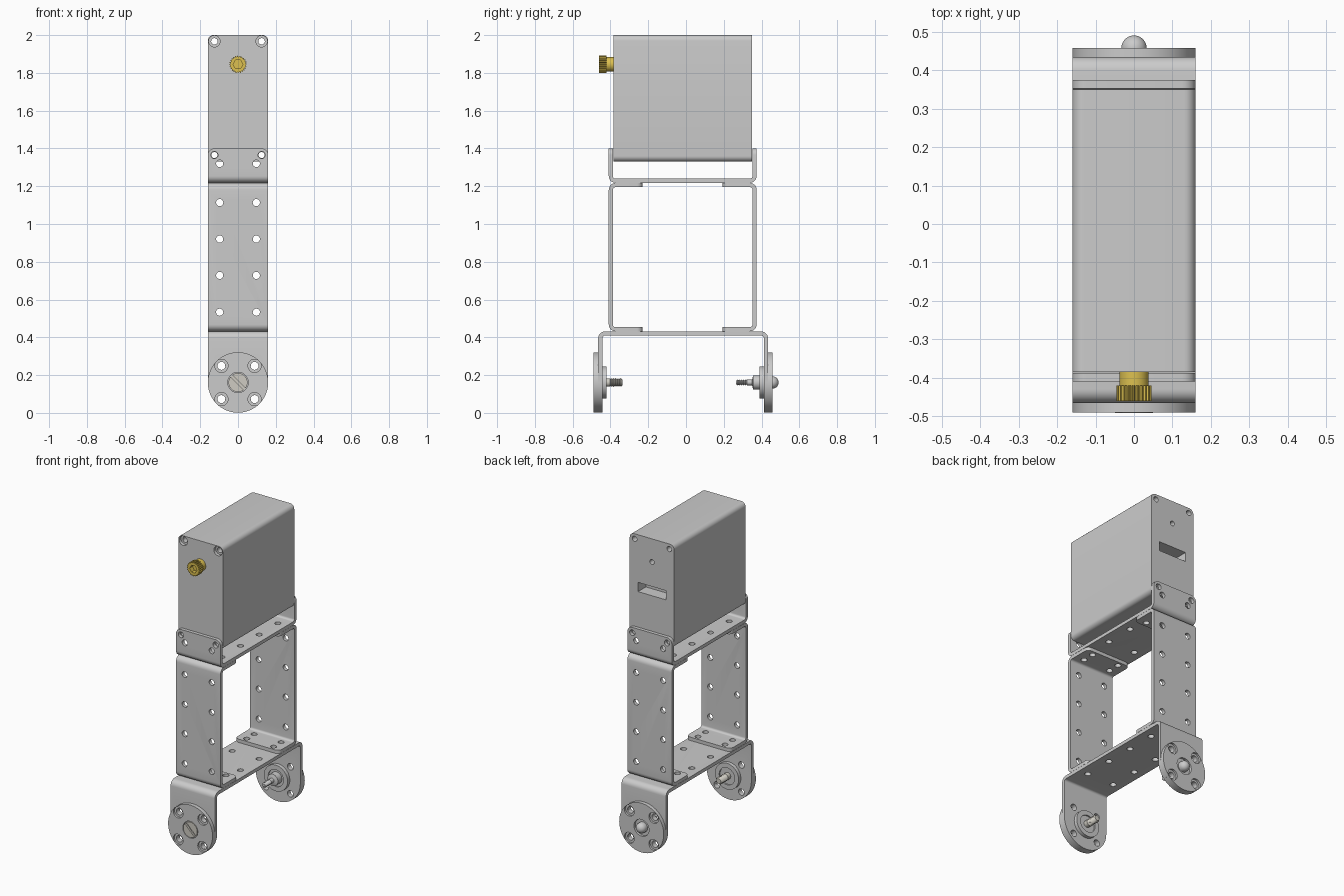
import bpy, bmesh, math
from mathutils import Vector

if "Cube" in bpy.data.objects:
    bpy.data.objects.remove(bpy.data.objects["Cube"])

YC = -0.0175   # the frame's middle plane
T = 0.022      # sheet thickness
W = 0.16       # half width


def place(axis, u, v, w):
    return {'X': (w, u, v), 'Y': (u, w, v), 'Z': (u, v, w)}[axis]


def fillet(pts, radii, n=7):
    """Round the right-angled corners of a closed outline."""
    out = []
    for i, r in enumerate(radii):
        p = Vector(pts[i])
        if r <= 0:
            out.append(p)
            continue
        a = (Vector(pts[i - 1]) - p).normalized()
        b = (Vector(pts[(i + 1) % len(pts)]) - p).normalized()
        for k in range(n + 1):
            t = math.pi / 2 * k / n
            out.append(p + (a + b) * r - (b * math.cos(t) + a * math.sin(t)) * r)
    return out


def rect(u0, u1, v0, v1, rb=0, rt=0, n=7):
    return fillet([(u0, v0), (u1, v0), (u1, v1), (u0, v1)], [rb, rb, rt, rt], n)


def channel(a0, a1, base, tip, R=0.036):
    """Bent sheet section: base from a0 to a1, two flanges reaching tip."""
    b = base + math.copysign(T, tip - base)
    pts = [(a0, tip), (a0, base), (a1, base), (a1, tip),
           (a1 - T, tip), (a1 - T, b), (a0 + T, b), (a0 + T, tip)]
    return fillet(pts, [0, R, R, 0, 0, R - T, R - T, 0])


def add_prism(bm, pts, axis, a, b):
    lo = [bm.verts.new(place(axis, p[0], p[1], a)) for p in pts]
    hi = [bm.verts.new(place(axis, p[0], p[1], b)) for p in pts]
    bm.faces.new(lo)
    bm.faces.new(hi)
    for i in range(len(pts)):
        j = (i + 1) % len(pts)
        bm.faces.new((lo[i], lo[j], hi[j], hi[i]))


def add_turned(bm, prof, axis='Y', u=0, v=0, n=32):
    """Revolve (radius, position) points; the first and last radius are 0."""
    rings = []
    for r, w in prof:
        count = n if r > 0 else 1
        rings.append([bm.verts.new(place(axis, u + r * math.cos(2 * math.pi * k / n),
                                         v + r * math.sin(2 * math.pi * k / n), w))
                      for k in range(count)])
    for A, B in zip(rings, rings[1:]):
        for k in range(n):
            j = (k + 1) % n
            quad = [A[k % len(A)], A[j % len(A)], B[j % len(B)], B[k % len(B)]]
            bm.faces.new(list(dict.fromkeys(quad)))


def add_hole(bm, axis, u, v, a, b, r=0.019):
    add_turned(bm, [(0, a), (r, a), (r, b), (0, b)], axis, u, v, 20)


def finish(bm, name, color=None):
    bmesh.ops.recalc_face_normals(bm, faces=bm.faces)
    me = bpy.data.meshes.new(name)
    bm.to_mesh(me)
    bm.free()
    ob = bpy.data.objects.new(name, me)
    bpy.context.collection.objects.link(ob)
    if color:
        mat = bpy.data.materials.get(color[0]) or bpy.data.materials.new(color[0])
        mat.diffuse_color = color[1]
        mat.use_nodes = True
        mat.node_tree.nodes["Principled BSDF"].inputs["Base Color"].default_value = mat.diffuse_color
        me.materials.append(mat)
    return ob


def prism(name, pts, axis, a, b, color=None):
    bm = bmesh.new()
    add_prism(bm, pts, axis, a, b)
    return finish(bm, name, color)


def turned(name, prof, v=0, color=None, n=48):
    bm = bmesh.new()
    add_turned(bm, prof, 'Y', 0, v, n)
    return finish(bm, name, color)


def boolean(ob, cutter, op='DIFFERENCE'):
    if isinstance(cutter, bmesh.types.BMesh):
        cutter = finish(cutter, "cutter")
    cutter.hide_render = True
    m = ob.modifiers.new("cut", 'BOOLEAN')
    m.operation, m.solver, m.object = op, 'EXACT', cutter
    bpy.context.view_layer.objects.active = ob
    bpy.ops.object.modifier_apply(modifier=m.name)
    bpy.data.objects.remove(cutter)


GOLD = ("brass", (0.72, 0.53, 0.08, 1))
STEEL = ("screw_steel", (0.62, 0.6, 0.54, 1))

# Box body with four through holes, counterbored at the front top
body = prism("main_body", rect(-W, W, 1.33, 2.0, 0.03, 0.03), 'Y', -0.385, 0.35)
cut = bmesh.new()
for x in (-0.125, 0.125):
    add_hole(cut, 'Y', x, 1.365, -0.6, 0.6, 0.016)
    add_turned(cut, [(0, -0.6), (0.03, -0.6), (0.03, -0.365), (0.017, -0.365),
                     (0.017, 0.6), (0, 0.6)], 'Y', x, 1.967, 24)
add_hole(cut, 'Y', 0, 1.85, 0.3, 0.6, 0.016)
add_prism(cut, rect(-0.1, 0.1, 1.63, 1.69), 'Y', 0.27, 0.6)
boolean(body, cut)

# Upper bracket holding the body
upper = prism("upper_bracket", channel(-0.409, 0.374, 1.218, 1.40), 'X', -0.2, 0.2)
boolean(upper, prism("outline", rect(-W, W, 1.0, 1.40, 0, 0.035), 'Y', -0.7, 0.7), 'INTERSECT')
cut = bmesh.new()
for x in (-1, 1):
    add_hole(cut, 'Y', x * 0.125, 1.365, -0.6, 0.6)
    add_hole(cut, 'Y', x * 0.097, 1.32, -0.6, 0.6)
    for k in (-0.288, -0.096, 0.096, 0.288):
        add_hole(cut, 'Z', x * 0.097, YC + k, 1.19, 1.27)
boolean(upper, cut)

# Two side channels forming the open middle frame
for name, s in (("front_channel", -1), ("back_channel", 1)):
    outer, tip = YC + s * 0.3915, YC + s * 0.212
    sec = [(q, p) for p, q in channel(0.432, 1.217, outer, tip)]
    ch = prism(name, sec, 'X', -0.2, 0.2)
    plan = fillet([(-W, tip), (W, tip), (W, outer + s * 0.1), (-W, outer + s * 0.1)],
                  [0.03, 0.03, 0, 0])
    boolean(ch, prism("outline", plan, 'Z', 0.2, 1.5), 'INTERSECT')
    cut = bmesh.new()
    for x in (-0.097, 0.097):
        for z in (0.533, 0.728, 0.92, 1.113):
            add_hole(cut, 'Y', x, z, outer - 0.05, outer + 0.05)
        for z in (0.44, 1.21):
            for k in (0.245, 0.322):
                add_hole(cut, 'Z', x, YC + s * k, z - 0.03, z + 0.03)
    boolean(ch, cut)

# Lower fork with rounded legs
fork = prism("lower_fork", channel(-0.465, 0.434, 0.431, -0.1), 'X', -0.2, 0.2)
boolean(fork, prism("outline", rect(-W, W, 0.001, 0.6, 0.1599, 0, 16), 'Y', -0.7, 0.7), 'INTERSECT')
cut = bmesh.new()
for x in (-1, 1):
    for k in (-0.288, -0.096, 0.096, 0.288):
        add_hole(cut, 'Z', x * 0.097, YC + k, 0.38, 0.46)
    for z in (0.073, 0.249):
        add_hole(cut, 'Y', x * 0.088, z, -0.6, 0.6, 0.021)
boolean(fork, cut)

# Round horns with stepped hubs, counterbored for four bolts
for name, s, y0 in (("front_horn", -1, 0.465), ("back_horn", 1, 0.433)):
    prof = [(0, y0 + 0.01), (0.054, y0 + 0.01), (0.054, y0 + 0.025), (0.16, y0 + 0.025),
            (0.16, y0), (0.085, y0), (0.085, y0 - 0.045), (0.055, y0 - 0.045),
            (0.055, y0 - 0.036), (0, y0 - 0.036)]
    horn = turned(name, [(r, s * y) for r, y in prof], 0.161, n=64)
    cut = bmesh.new()
    for x in (-0.088, 0.088):
        for z in (0.073, 0.249):
            add_turned(cut, [(0, s * (y0 + 0.1)), (0.035, s * (y0 + 0.1)),
                             (0.035, s * (y0 + 0.012)), (0.021, s * (y0 + 0.012)),
                             (0.021, s * (y0 - 0.1)), (0, s * (y0 - 0.1))], 'Y', x, z, 24)
    boolean(horn, cut)

# Slotted pivot screw in the front horn
threads = [(0.018 + 0.005 * (k % 2), -0.40 + 0.005 * k) for k in range(13)]
screw = turned("slotted_screw", [(0, -0.491), (0.05, -0.491), (0.05, -0.474), (0.022, -0.474),
                                 (0.022, -0.402)] + threads + [(0.016, -0.335), (0, -0.335)],
               0.161, STEEL)
d, e = Vector((0.05, -0.05)), Vector((0.005, 0.005))
c = Vector((0, 0.161))
boolean(screw, prism("slot", [c - d - e, c + d - e, c + d + e, c - d + e], 'Y', -0.6, -0.48))

# Domed pivot bolt in the back horn
threads = [(0.011 + 0.005 * (k % 2), 0.268 + 0.005 * k) for k in range(11)]
dome = [(0.033 * math.cos(math.radians(a)), 0.457 + 0.033 * math.sin(math.radians(a)))
        for a in range(0, 90, 10)]
turned("domed_bolt", [(0, 0.265), (0.01, 0.265)] + threads +
       [(0.015, 0.322), (0.015, 0.35), (0.038, 0.356), (0.038, 0.44), (0.033, 0.44)] +
       dome + [(0, 0.49)], 0.161)

# Brass connector: collar, knurled ring and hex socket
turned("connector_collar", [(0, -0.425), (0.038, -0.425), (0.038, -0.38), (0, -0.38)], 1.845, GOLD)
star = []
for k in range(96):
    r = 0.046 if k % 4 < 2 else 0.040
    a = 2 * math.pi * k / 96
    star.append((r * math.cos(a), 1.845 + r * math.sin(a)))
knob = prism("connector_knob", star, 'Y', -0.46, -0.42, GOLD)
cut = bmesh.new()
add_turned(cut, [(0, -0.5), (0.026, -0.5), (0.026, -0.43), (0, -0.43)], 'Y', 0, 1.845, 6)
boolean(knob, cut)

for ob in bpy.context.scene.objects:
    ob.select_set(True)
    bpy.context.view_layer.objects.active = ob
bpy.ops.object.shade_smooth_by_angle(angle=math.radians(30))
